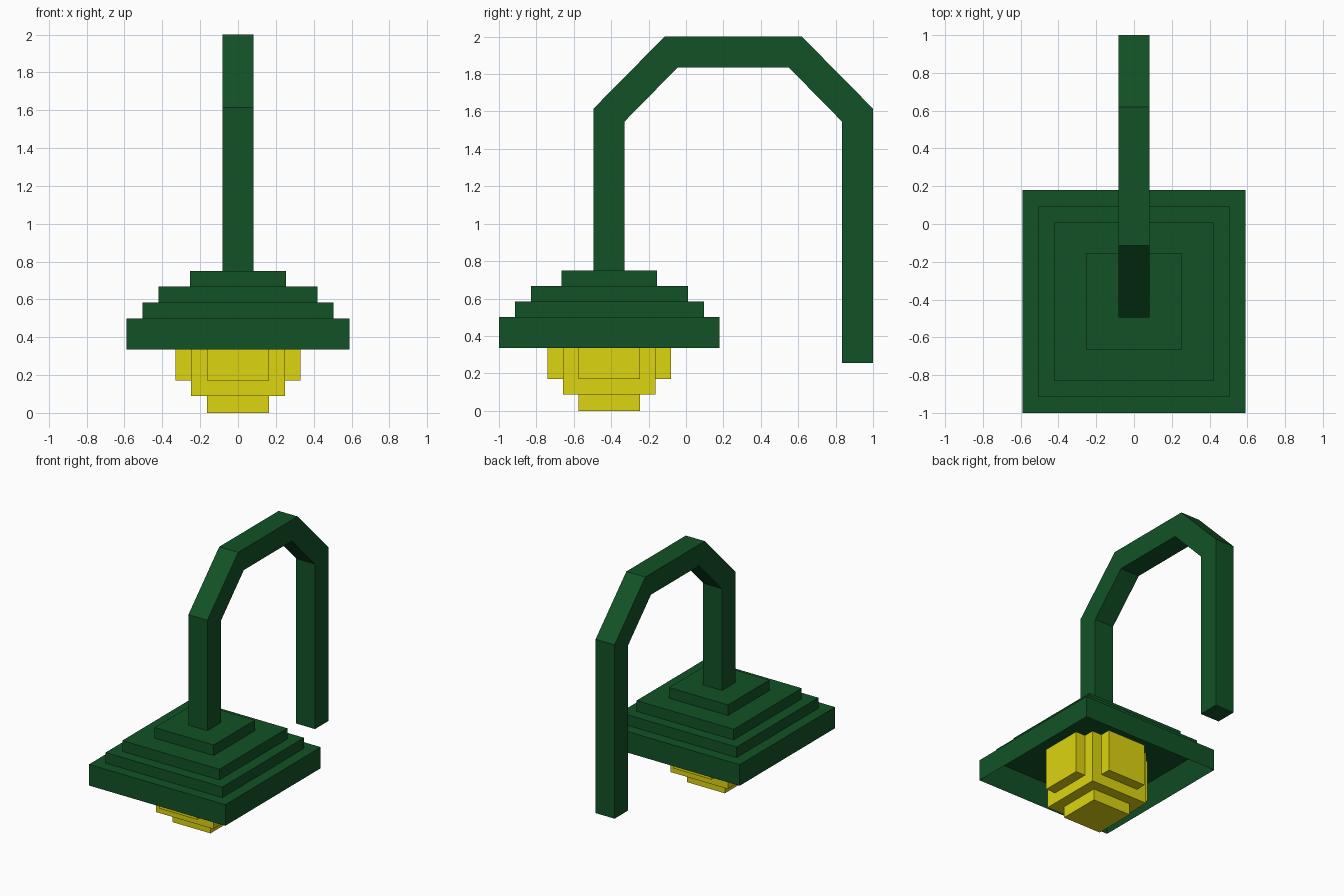
import bpy
import bmesh
from mathutils import Matrix, Vector

cube = bpy.data.objects.get("Cube")
if cube:
    bpy.data.objects.remove(cube, do_unlink=True)

LAMP_Y = -0.41  # centre line of the shade and bulb


def make_material(name, colour):
    mat = bpy.data.materials.new(name)
    mat.use_nodes = True
    mat.diffuse_color = colour
    mat.node_tree.nodes["Principled BSDF"].inputs["Base Color"].default_value = colour
    return mat


def finish(name, bm, mat):
    bmesh.ops.recalc_face_normals(bm, faces=bm.faces)
    mesh = bpy.data.meshes.new(name)
    bm.to_mesh(mesh)
    bm.free()
    mesh.materials.append(mat)
    obj = bpy.data.objects.new(name, mesh)
    bpy.context.collection.objects.link(obj)
    return obj


def box(name, half_x, half_y, bottom, top, mat):
    bm = bmesh.new()
    scale = Matrix.Diagonal((2 * half_x, 2 * half_y, top - bottom, 1))
    place = Matrix.Translation((0, LAMP_Y, (bottom + top) / 2))
    bmesh.ops.create_cube(bm, size=1, matrix=place @ scale)
    return finish(name, bm, mat)


green = make_material("dark green", (0.006, 0.085, 0.020, 1))
yellow = make_material("bulb yellow", (0.72, 0.66, 0.005, 1))

# Shade rim: square block with its underside inset and pushed up to a hollow
rim = box("shade_rim", 0.59, 0.59, 0.335, 0.5, green)
bm = bmesh.new()
bm.from_mesh(rim.data)
under = min(bm.faces, key=lambda f: f.calc_center_median().z)
bmesh.ops.inset_region(bm, faces=[under], thickness=0.085)
bmesh.ops.translate(bm, verts=under.verts, vec=(0, 0, 0.16))
bm.to_mesh(rim.data)
bm.free()

# Stepped tiers above the rim
for name, half, bottom, top in (
    ("shade_lower_tier", 0.505, 0.5, 0.583),
    ("shade_middle_tier", 0.42, 0.583, 0.667),
    ("shade_top_tier", 0.255, 0.667, 0.75),
):
    box(name, half, half, bottom, top, green)

# Bulb: core, bottom plate and crossed side plates
box("bulb_core", 0.248, 0.248, 0.088, 0.495, yellow)
box("bulb_tip", 0.165, 0.165, 0, 0.088, yellow)
box("bulb_plates_left_right", 0.33, 0.165, 0.17, 0.495, yellow)
box("bulb_plates_front_back", 0.165, 0.33, 0.17, 0.495, yellow)

# Arm: bent square bar, one side profile extruded across x
profile = [(-0.495, 0.75), (-0.495, 1.615), (-0.115, 2), (0.62, 2), (1, 1.615),
           (1, 0.255), (0.835, 0.255), (0.835, 1.545), (0.55, 1.835),
           (-0.045, 1.835), (-0.33, 1.545), (-0.33, 0.75)]
bm = bmesh.new()
side = bm.faces.new([bm.verts.new((-0.082, y, z)) for y, z in profile])
result = bmesh.ops.extrude_face_region(bm, geom=[side])
moved = [v for v in result["geom"] if isinstance(v, bmesh.types.BMVert)]
bmesh.ops.translate(bm, verts=moved, vec=Vector((0.164, 0, 0)))
finish("hanging_arm", bm, green)
